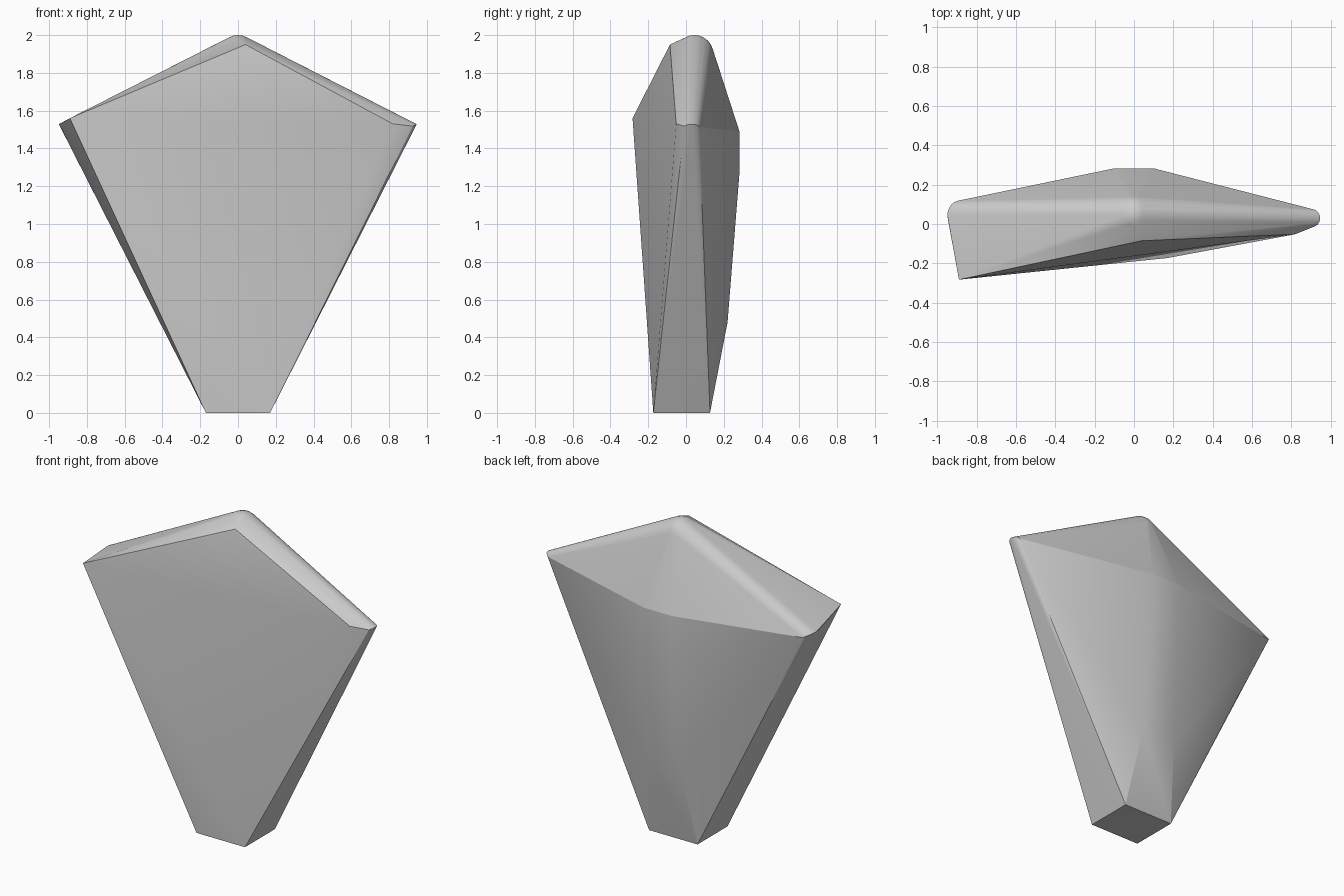
import bpy, bmesh, math

if "Cube" in bpy.data.objects:
    bpy.data.objects.remove(bpy.data.objects["Cube"])

grey = bpy.data.materials.new("stone grey")
grey.diffuse_color = (0.6, 0.6, 0.6, 1)
grey.use_nodes = True
grey.node_tree.nodes["Principled BSDF"].inputs["Base Color"].default_value = grey.diffuse_color

bm = bmesh.new()


def rounded_tip(x, y, z, r, side):
    """Half-circle of points facing outward and up along the shoulder direction."""
    for i in range(13):
        t = math.pi * i / 12
        out = r * math.sin(t)
        bm.verts.new((x + side * 0.89 * out, y + r * math.cos(t), z + 0.45 * out))


# Flat foot
for x in (-0.17, 0.17):
    for y in (-0.173, 0.127):
        bm.verts.new((x, y, 0))

# Bulging ridge down the back
for half, y, z in ((0.10, 0.283, 1.49), (0.10, 0.283, 1.27), (0.115, 0.22, 0.48)):
    for s in (-1, 1):
        bm.verts.new((s * half, y, z))

# Front face corners
for p in ((-0.89, -0.283, 1.56), (0.82, -0.052, 1.53), (0.04, -0.085, 1.95)):
    bm.verts.new(p)

# Rounded shoulders
rounded_tip(0.906, 0.03, 1.508, 0.045, 1)
rounded_tip(-0.882, 0.045, 1.495, 0.075, -1)

# Rounded apex
for i in range(7):
    lat = math.pi / 2 * i / 6
    for j in range(24 if i < 6 else 1):
        a = 2 * math.pi * j / 24
        bm.verts.new((0.1 * math.cos(lat) * math.cos(a),
                      0.045 + 0.1 * math.cos(lat) * math.sin(a),
                      1.9 + 0.1 * math.sin(lat)))

# Wrap everything in one faceted skin
hull = bmesh.ops.convex_hull(bm, input=bm.verts[:])
inner = {v for v in bm.verts if not v.link_faces}
bmesh.ops.delete(bm, geom=list(inner), context='VERTS')
bmesh.ops.dissolve_limit(bm, angle_limit=math.radians(0.5),
                         verts=bm.verts[:], edges=bm.edges[:])
bmesh.ops.recalc_face_normals(bm, faces=bm.faces[:])

mesh = bpy.data.meshes.new("faceted_stone")
bm.to_mesh(mesh)
bm.free()
mesh.materials.append(grey)
stone = bpy.data.objects.new("faceted_stone", mesh)
bpy.context.collection.objects.link(stone)
bpy.context.view_layer.objects.active = stone
stone.select_set(True)
bpy.ops.object.shade_smooth_by_angle(angle=math.radians(16))
